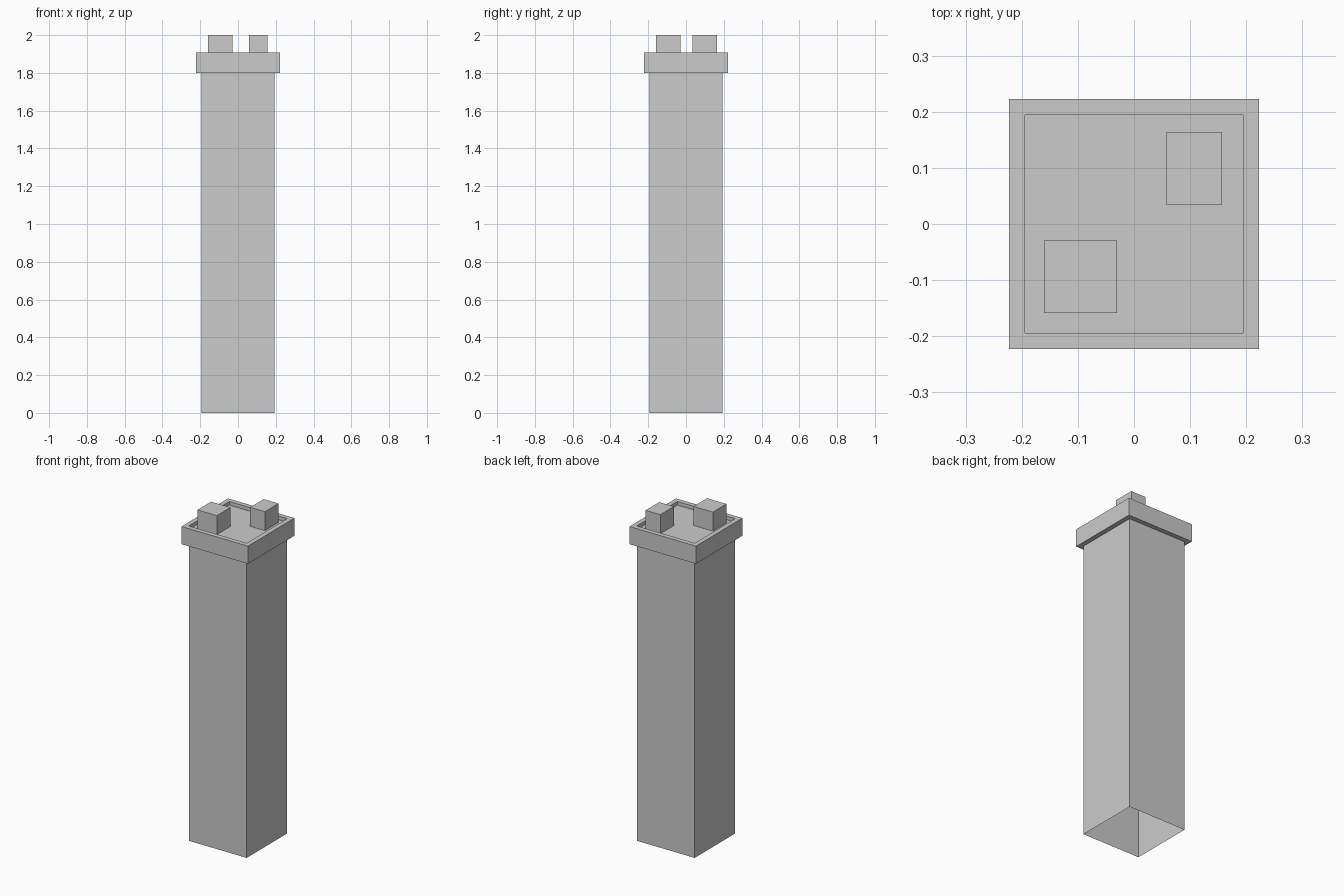
import bpy, bmesh

if "Cube" in bpy.data.objects:
    bpy.data.objects.remove(bpy.data.objects["Cube"])


def square_shell(name, rings, cx=0.0, cy=0.0, cap_top=True):
    """Stack rectangular rings (half_x, half_y, z) into an open-bottomed shell."""
    bm = bmesh.new()
    loops = [[bm.verts.new((cx + sx * hx, cy + sy * hy, z))
              for sx, sy in ((-1, -1), (1, -1), (1, 1), (-1, 1))]
             for hx, hy, z in rings]
    for low, high in zip(loops, loops[1:]):
        for i in range(4):
            j = (i + 1) % 4
            bm.faces.new((low[i], low[j], high[j], high[i]))
    if cap_top:
        bm.faces.new(loops[-1])
    mesh = bpy.data.meshes.new(name)
    bm.to_mesh(mesh)
    bm.free()
    obj = bpy.data.objects.new(name, mesh)
    bpy.context.collection.objects.link(obj)
    return obj


SHAFT, CAP = 0.194, 0.2225
LEDGE, RIM, FLOOR, TOP = 1.80, 1.907, 1.885, 2.0

# Hollow shaft, open at the bottom
square_shell("chimney_shaft", [(SHAFT, SHAFT, 0), (SHAFT, SHAFT, LEDGE)], cap_top=False)

# Overhanging cap with a raised rim and a sunken floor
square_shell("chimney_cap", [(SHAFT, SHAFT, LEDGE), (CAP, CAP, LEDGE), (CAP, CAP, RIM),
                             (SHAFT, SHAFT, RIM), (SHAFT, SHAFT, FLOOR)])

# Two flue blocks standing on the sunken floor
for name, cx, cy, hx, hy in (("large_flue", -0.095, -0.094, 0.065, 0.065),
                             ("small_flue", 0.107, 0.099, 0.0495, 0.065)):
    square_shell(name, [(hx, hy, FLOOR), (hx, hy, TOP)], cx, cy)
